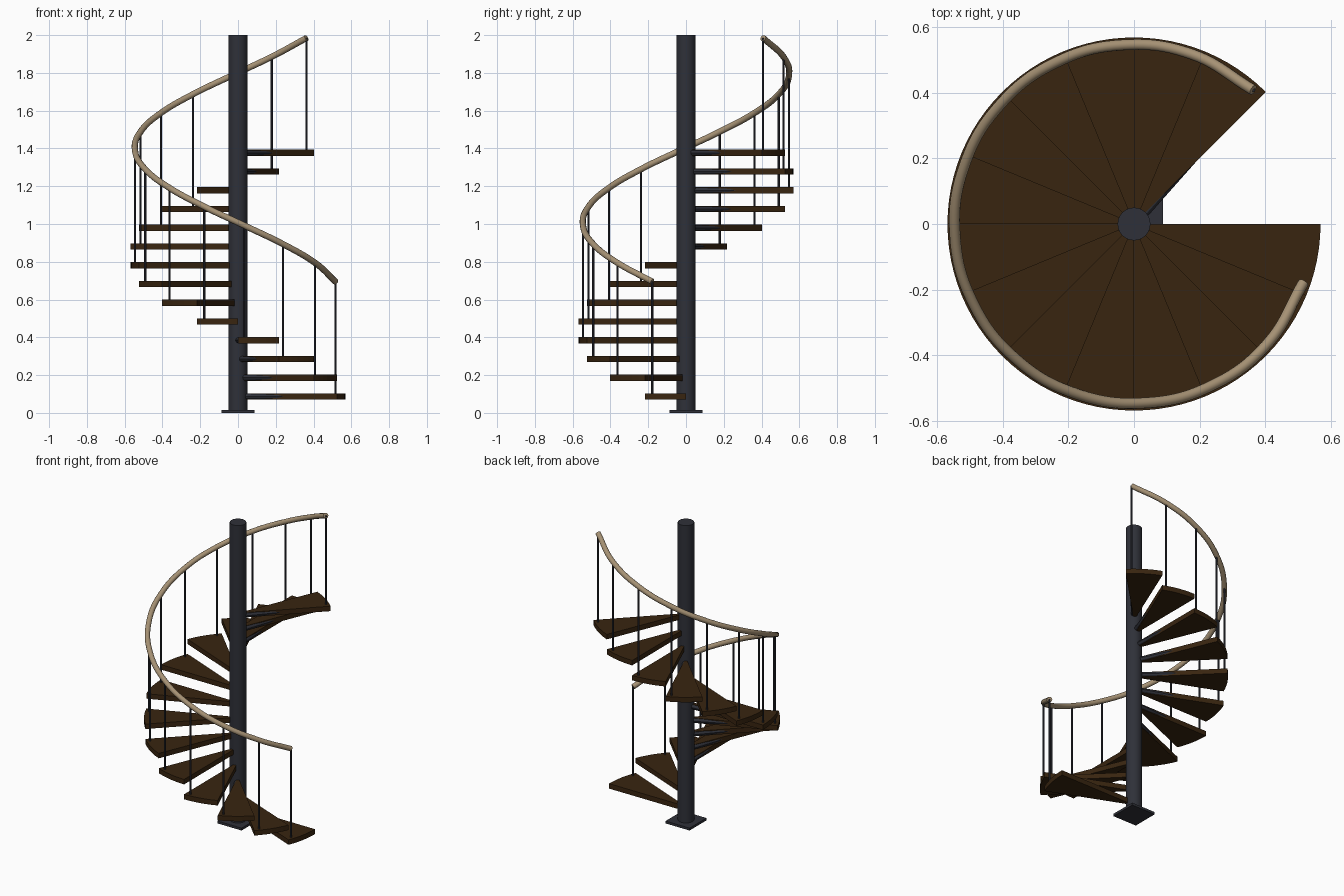
import bpy, bmesh, math
from mathutils import Vector

cube = bpy.data.objects.get("Cube")
if cube:
    bpy.data.objects.remove(cube, do_unlink=True)

STEPS = 14
TURN = math.radians(-22.5)
RISE = 0.0992
FIRST_Z = 0.087          # centre height of the lowest tread
THICK = 0.033
R_POLE, R_IN, R_OUT, R_RAIL = 0.05, 0.03, 0.568, 0.546
POST_AT = 0.85           # baluster and arm position across each tread
RAIL_UP = 0.608


def material(name, rgb, rough):
    m = bpy.data.materials.new(name)
    m.use_nodes = True
    m.diffuse_color = (*rgb, 1)
    b = m.node_tree.nodes["Principled BSDF"]
    b.inputs["Base Color"].default_value = (*rgb, 1)
    b.inputs["Roughness"].default_value = rough
    return m


metal = material("dark_metal", (0.028, 0.03, 0.04), 0.5)
wood = material("dark_wood", (0.04, 0.018, 0.005), 0.6)
pale = material("pale_wood", (0.38, 0.285, 0.175), 0.5)


def polar(r, a, z):
    return Vector((r * math.cos(a), r * math.sin(a), z))


def rod(name, a, b, radius, sides):
    """Smooth cylinder running from point a to point b."""
    d = b - a
    bpy.ops.mesh.primitive_cylinder_add(vertices=sides, radius=radius,
                                        depth=d.length, location=(a + b) / 2)
    o = bpy.context.object
    o.rotation_euler = d.to_track_quat('Z', 'Y').to_euler()
    o.name = name
    o.data.materials.append(metal)
    bpy.ops.object.shade_smooth_by_angle()
    return o


def tread(name, start, z):
    """Wedge-shaped board with a curved outer rim."""
    arc = 6
    ring = [polar(R_IN, start, z), polar(R_IN, start + TURN, z)]
    ring += [polar(R_OUT, start + TURN * (1 - i / arc), z) for i in range(arc + 1)]
    bm = bmesh.new()
    face = bm.faces.new([bm.verts.new(p) for p in ring])
    top = bmesh.ops.extrude_face_region(bm, geom=[face])["geom"]
    bmesh.ops.translate(bm, vec=(0, 0, THICK),
                        verts=[v for v in top if isinstance(v, bmesh.types.BMVert)])
    bmesh.ops.recalc_face_normals(bm, faces=bm.faces)
    me = bpy.data.meshes.new(name)
    bm.to_mesh(me)
    bm.free()
    me.materials.append(wood)
    o = bpy.data.objects.new(name, me)
    bpy.context.collection.objects.link(o)


# Central pole and square base plate
rod("pole", Vector((0, 0, 0)), Vector((0, 0, 2)), R_POLE, 32)
bpy.ops.mesh.primitive_cube_add(size=1, location=(0, 0, 0.008))
plate = bpy.context.object
plate.name = "base_plate"
plate.scale = (0.177, 0.177, 0.016)
plate.data.materials.append(metal)

# Treads, support arms and balusters
rail_points = []
for i in range(STEPS):
    z = FIRST_Z + RISE * i
    a = TURN * (i + POST_AT)
    tread(f"tread_{i + 1}", TURN * i, z - THICK / 2)
    rod(f"support_arm_{i + 1}", polar(R_IN, a, z), polar(0.5, a, z), 0.0155, 12)
    rail_points.append(polar(R_RAIL, a, z + RAIL_UP))
    rod(f"baluster_{i + 1}", polar(R_RAIL, a, z), rail_points[-1], 0.006, 8)

# Handrail following the baluster tops
cu = bpy.data.curves.new("handrail", 'CURVE')
cu.dimensions = '3D'
cu.bevel_depth = 0.0165
cu.bevel_resolution = 4
cu.resolution_u = 10
cu.use_fill_caps = True
sp = cu.splines.new('BEZIER')
sp.bezier_points.add(STEPS - 1)
for bp, p in zip(sp.bezier_points, rail_points):
    bp.co = p
    bp.handle_left_type = bp.handle_right_type = 'AUTO'
cu.materials.append(pale)
rail = bpy.data.objects.new("handrail", cu)
bpy.context.collection.objects.link(rail)
